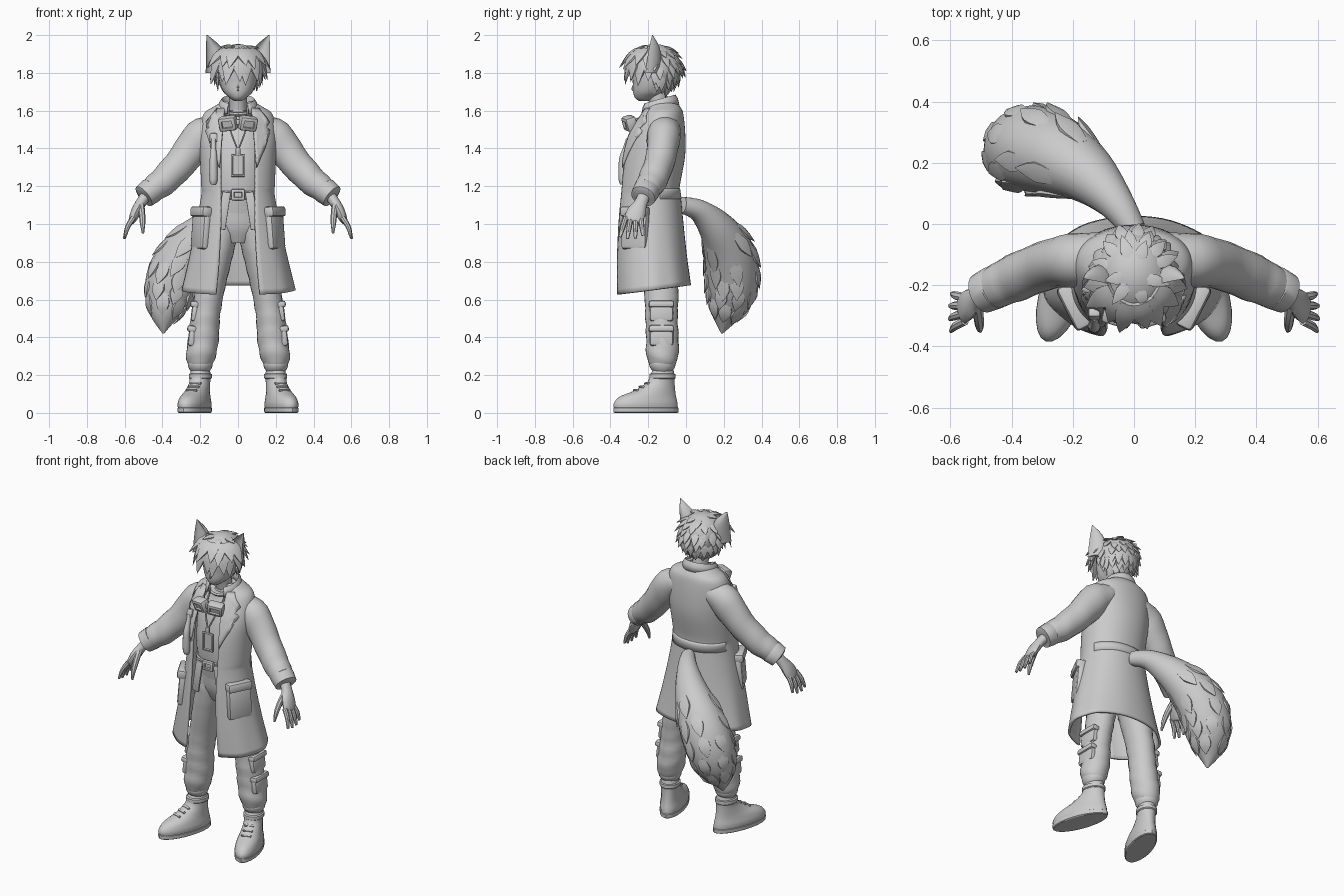
import bpy, bmesh, random
from math import sin, cos, pi, asin, copysign, radians
from mathutils import Vector, Matrix

random.seed(4)
if "Cube" in bpy.data.objects:
    bpy.data.objects.remove(bpy.data.objects["Cube"])

GREY = bpy.data.materials.new("plain grey")
GREY.use_nodes = True
GREY.diffuse_color = (0.6, 0.6, 0.6, 1)
GREY.node_tree.nodes["Principled BSDF"].inputs["Base Color"].default_value = (0.6, 0.6, 0.6, 1)


# ---------- helpers ----------
def finish(name, bm, angle=40, thick=0):
    bmesh.ops.recalc_face_normals(bm, faces=bm.faces)
    me = bpy.data.meshes.new(name)
    bm.to_mesh(me)
    bm.free()
    ob = bpy.data.objects.new(name, me)
    bpy.context.collection.objects.link(ob)
    me.materials.append(GREY)
    if thick:
        mod = ob.modifiers.new("thickness", "SOLIDIFY")
        mod.thickness, mod.offset = thick, 0
    bpy.ops.object.select_all(action="DESELECT")
    ob.select_set(True)
    bpy.context.view_layer.objects.active = ob
    bpy.ops.object.shade_smooth_by_angle(angle=radians(angle))
    return ob


def smooth(rows, k=4):
    """Catmull-Rom interpolation of rows of numbers."""
    out = []
    for i in range(len(rows) - 1):
        a, b, c, d = (rows[max(0, min(len(rows) - 1, i + j))] for j in (-1, 0, 1, 2))
        for s in range(k):
            t = s / k
            out.append([q + t / 2 * (r - p + t * (2 * p - 5 * q + 4 * r - e + t * (3 * (q - r) + e - p)))
                        for p, q, r, e in zip(a, b, c, d)])
    return out + [list(rows[-1])]


def skin(bm, rings, closed=True):
    vs = [[bm.verts.new(p) for p in r] for r in rings]
    n = len(vs[0])
    for a, b in zip(vs, vs[1:]):
        for i in range(n if closed else n - 1):
            j = (i + 1) % n
            bm.faces.new((a[i], a[j], b[j], b[i]))
    if closed:
        bm.faces.new(vs[0])
        bm.faces.new(vs[-1])


def loft(name, rows, n=24, side=1, k=4, crease=0, turn=None, angle=40):
    """Stack of ellipses; each row is z, cx, cy, rx, ry."""
    bm = bmesh.new()
    rings = []
    for z, cx, cy, rx, ry in smooth(rows, k):
        f = [1 + crease * sin(z * 70 + 3 * sin(2 * pi * i / n)) for i in range(n)]
        rings.append([(side * (cx + rx * f[i] * cos(2 * pi * i / n)), cy + ry * f[i] * sin(2 * pi * i / n), z)
                      for i in range(n)])
    skin(bm, rings)
    if turn:
        bmesh.ops.rotate(bm, verts=bm.verts, cent=turn[0], matrix=Matrix.Rotation(turn[1], 3, "Z"))
    return finish(name, bm, angle)


def sweep(bm, rows, n=12, side=1, k=4, crease=0, ref=(0, 1, 0), closed=False):
    """Tube along a path; each row is x, y, z, radius towards ref, other radius."""
    pts = smooth(rows, k)
    rings = []
    for i, (x, y, z, a, b) in enumerate(pts):
        p, q = (pts[max(0, i - 1)], pts[min(len(pts) - 1, i + 1)])
        if closed and i in (0, len(pts) - 1):
            p, q = pts[-2], pts[1]
        t = (Vector(q[:3]) - Vector(p[:3])).normalized()
        u = Vector(ref) - t * t.dot(Vector(ref))
        u.normalize()
        v = t.cross(u)
        ring = []
        for j in range(n):
            w = 2 * pi * j / n
            f = 1 + crease * sin(i * 1.7 + 2 * sin(w))
            c = Vector((x, y, z)) + (u * a * cos(w) + v * b * sin(w)) * f
            ring.append((side * c.x, c.y, c.z))
        rings.append(ring)
    skin(bm, rings)


def tube(name, rows, **kw):
    bm = bmesh.new()
    sweep(bm, rows, **kw)
    return finish(name, bm)


def box(name, loc, size, rot=(0, 0, 0), bevel=0.008, inset=0):
    bm = bmesh.new()
    bmesh.ops.create_cube(bm, size=1)
    bmesh.ops.scale(bm, verts=bm.verts, vec=size)
    bmesh.ops.bevel(bm, geom=bm.edges[:], offset=bevel, segments=2, affect="EDGES", profile=0.5)
    if inset:
        face = min(bm.faces, key=lambda f: f.calc_center_median().y)
        bmesh.ops.inset_region(bm, faces=[face], thickness=inset, depth=0)
        bmesh.ops.inset_region(bm, faces=[face], thickness=0.002, depth=-0.012)
    ob = finish(name, bm, 30)
    ob.location, ob.rotation_euler = loc, rot
    return ob


# ---------- coat ----------
# z, half width, front y, back y, half gap
COAT = [(1.645, .075, -.2, -.06, .05), (1.615, .125, -.21, -.035, .065), (1.575, .178, -.235, -.02, .085),
        (1.46, .198, -.3, -.01, .09), (1.35, .194, -.335, -.013, .09), (1.2, .188, -.35, -.04, .09),
        (1.15, .188, -.355, -.035, .09), (1.0, .215, -.365, -.02, .09), (.8, .258, -.372, 0, .1),
        (.64, .295, -.372, .02, .115)]
POW = .95


def coat_row(z):
    return min(smooth(COAT, 6), key=lambda r: abs(r[0] - z))


def coat_y(x, z):
    _, rx, f, b, _ = coat_row(z)
    s = min(abs(x) / rx, .999)
    return (f + b) / 2 - (b - f) / 2 * (1 - s ** (2 / POW)) ** (POW / 2)


def coat_shell(name, rows, grow=0, gap=None, thick=.014, n=56):
    bm = bmesh.new()
    rings = []
    for z, rx, f, b, g in rows:
        rx, f, b = rx + grow, f - grow, b + grow
        a0 = gap or asin((g / rx) ** (1 / POW))
        ring = []
        for i in range(n + 1):
            a = a0 + (2 * pi - 2 * a0) * i / n
            s, c = (copysign(abs(v) ** POW, v) for v in (sin(a), cos(a)))
            drop = (.025 * (1 - c) - .015) * max(0, 1 - (z - .64) / .3)
            fold = 1 + .015 * sin(a * 9) * max(0, (1.1 - z) * 2)
            ring.append((rx * s * fold, (f + b) / 2 - (b - f) / 2 * c, z + drop))
        rings.append(ring)
    skin(bm, rings, closed=False)
    return finish(name, bm, 50, thick)


def plate(name, pts, side, lift=.012, thick=.012):
    bm = bmesh.new()
    bm.faces.new([bm.verts.new((side * x, coat_y(x, z) - lift, z)) for x, z in pts])
    bmesh.ops.triangulate(bm, faces=bm.faces)
    bmesh.ops.subdivide_edges(bm, edges=bm.edges, cuts=3, use_grid_fill=True)
    for v in bm.verts:
        v.co.y = coat_y(v.co.x, v.co.z) - lift
    return finish(name, bm, 40, thick)


coat_shell("long_coat", smooth(COAT, 4))
coat_shell("coat_back_belt", [coat_row(z) for z in (1.19, 1.17, 1.14)], grow=.005, gap=1.9, thick=.01)

# standing collar, tall at the back and tilted to the front
bm = bmesh.new()
rings = []
for grow, h in ((.0, .0), (.002, .04), (.006, .065), (.014, .05), (.022, .015)):
    ring = []
    for i in range(33):
        a = .6 + (2 * pi - 1.2) * i / 32
        ring.append(((.082 + grow) * sin(a), -.145 - (.083 + grow) * cos(a), 1.59 + h - .025 * cos(a)))
    rings.append(ring)
skin(bm, rings, closed=False)
finish("coat_collar", bm, 50, .01)

# ---------- body, shirt and trousers ----------
loft("shirt", [(1.0, 0, -.155, .14, .1), (1.15, 0, -.165, .15, .115), (1.3, 0, -.16, .16, .125),
               (1.45, 0, -.14, .16, .115), (1.54, 0, -.125, .13, .085), (1.6, 0, -.13, .06, .06)], crease=.008)
loft("neck", [(1.55, 0, -.125, .052, .055), (1.62, 0, -.14, .046, .05), (1.72, 0, -.16, .05, .055)], n=16)
loft("hips", [(.9, 0, -.15, .07, .075), (.98, 0, -.152, .15, .105), (1.07, 0, -.155, .155, .112),
              (1.16, 0, -.16, .152, .118)])
loft("waist_belt", [(1.13, 0, -.16, .157, .125), (1.135, 0, -.16, .162, .13), (1.17, 0, -.162, .162, .13),
                    (1.175, 0, -.162, .157, .125)], k=1)
box("belt_buckle", (0, -.3, 1.155), (.075, .025, .06), inset=.012)
tube("shirt_collar", [(.062 * sin(a * pi / 8), -.145 - .062 * cos(a * pi / 8), 1.6 - .02 * cos(a * pi / 8), .012, .022)
                      for a in range(17)], ref=(0, 0.01, 1), n=8, k=2, closed=True)

# ---------- badge on a cord ----------
box("badge", (0, -.305, 1.31), (.075, .012, .12), inset=.008, bevel=.004)
box("badge_clip", (0, -.305, 1.385), (.025, .014, .035), bevel=.004)

# ---------- goggles ----------
tube("goggle_strap", [(.098 * sin(a * pi / 8), -.165 - .115 * cos(a * pi / 8), 1.57 - .03 * cos(a * pi / 8), .016, .006)
                      for a in range(17)], ref=(0, 0.01, 1), n=8, k=2, closed=True)
box("goggle_bridge", (0, -.305, 1.54), (.04, .025, .03), bevel=.004)

# ---------- chest tool ----------
tube("chest_tool", [(-.13, -.335, 1.21, .014, .014), (-.13, -.335, 1.24, .022, .022), (-.13, -.335, 1.34, .02, .02),
                    (-.13, -.32, 1.4, .014, .014), (-.13, -.305, 1.45, .012, .012)])
box("chest_tool_clip", (-.13, -.295, 1.455), (.04, .03, .05), rot=(-.3, 0, 0))

# ---------- head ----------
loft("head", [(1.65, 0, -.225, .018, .022), (1.668, 0, -.212, .045, .058), (1.7, 0, -.195, .077, .085),
              (1.75, 0, -.18, .098, .102), (1.81, 0, -.175, .105, .112), (1.88, 0, -.17, .1, .105),
              (1.93, 0, -.165, .05, .05)], n=28)
tube("nose", [(0, -.276, 1.74, .004, .003), (0, -.282, 1.715, .007, .006), (0, -.274, 1.705, .004, .004)], n=8)


def lock(bm, start, direction, length, width, sag=.3):
    """Tapered flat tuft that bends downward."""
    s, d = Vector(start), Vector(direction).normalized()
    rows = []
    for t, w in ((0, .75), (.35, 1), (.7, .6), (1, .03)):
        p = s + d * length * t + Vector((0, 0, -sag * length * t * t))
        rows.append((*p, width * w * .35, width * w))
    sweep(bm, rows, n=6, k=2, ref=Vector((s.x + .001, s.y + .167, max(0, s.z - 1.85) + .003)))


bm = bmesh.new()
CENTRE, RADII = Vector((0, -.165, 1.825)), Vector((.128, .14, .128))
dome = bmesh.ops.create_uvsphere(bm, u_segments=28, v_segments=16, radius=1)["verts"]
for v in dome:
    low_front = v.co.z < .25 and v.co.y < -.15
    v.co = CENTRE + Vector(c * r * (.7 if low_front else 1) for c, r in zip(v.co, RADII))
for elevation, count, length in ((70, 6, .07), (48, 12, .07), (26, 17, .07), (8, 19, .065), (-10, 19, .065),
                                 (-27, 18, .06), (-44, 14, .06)):
    for i in range(count):
        az = 2 * pi * (i + random.uniform(.2, .8)) / count
        e = radians(elevation + random.uniform(-6, 6))
        nrm = Vector((cos(e) * sin(az), -cos(e) * cos(az), sin(e)))
        if elevation < 40 and cos(az) > (.35 if elevation < 0 else .1):
            continue
        down = Vector((sin(e) * sin(az), -sin(e) * cos(az), -cos(e)))
        down = down + nrm * random.uniform(.1, .4)
        pos = CENTRE + Vector(c * r * .95 for c, r in zip(nrm, RADII))
        lock(bm, pos, down, length * random.uniform(.85, 1.2), .024, .12)
# swept fringe, an upper layer lying over a lower one
for count, top, r, out, fall in ((9, 1.885, .118, .3, .9), (8, 1.925, .084, .75, .5)):
    for i in range(count):
        a = -1.35 + 2.7 * i / (count - 1)
        lock(bm, (r * sin(a), -.165 - (r + .012) * cos(a), top),
             (out * sin(a) + .1 * (-1) ** i, -out * cos(a), -fall), .105 + .015 * (i % 2), .04, .3)
finish("hair", bm, 50)

# ---------- tail ----------
TAIL = [(0, -.02, 1.1, .04, .045), (-.06, .07, 1.07, .06, .06), (-.15, .16, .98, .095, .1), (-.25, .22, .87, .13, .135),
        (-.325, .245, .75, .142, .147), (-.365, .24, .63, .128, .132), (-.39, .21, .52, .08, .08), (-.395, .19, .42, .004, .004)]
bm = bmesh.new()
sweep(bm, TAIL, n=20, k=4)
path = smooth(TAIL, 4)
for step, count in ((9, 5), (12, 6), (15, 8), (18, 8), (21, 7)):
    t = (Vector(path[step + 1][:3]) - Vector(path[step][:3])).normalized()
    u = t.orthogonal().normalized()
    v = t.cross(u)
    for i in range(count):
        a = 2 * pi * (i + random.uniform(.25, .75)) / count
        out = u * cos(a) + v * sin(a)
        rows = []
        for ahead, lift, w in ((0, .95, .022), (2, 1.0, .04), (4, 1.12, .002)):
            row = path[step + ahead]
            rows.append((*(Vector(row[:3]) + out * row[3] * lift), w * .3, w))
        sweep(bm, rows, n=6, k=3, ref=out)
finish("bushy_tail", bm, 45)

# ---------- paired parts ----------
for side, word in ((1, "left"), (-1, "right")):
    tube("sleeve_" + word, [(.11, -.115, 1.51, .085, .07), (.195, -.118, 1.46, .088, .097), (.285, -.135, 1.345, .08, .086),
                            (.385, -.175, 1.235, .078, .078), (.45, -.205, 1.185, .07, .069), (.495, -.225, 1.15, .062, .06)],
         n=20, side=side, crease=.02)
    tube("sleeve_cuff_" + word, [(.455, -.207, 1.18, .067, .065), (.458, -.208, 1.178, .072, .07),
                                 (.498, -.227, 1.146, .067, .064), (.5, -.228, 1.144, .05, .048)], n=20, side=side, k=1)
    # hand with four fingers and a thumb
    bm = bmesh.new()
    sweep(bm, [(.48, -.218, 1.16, .034, .03), (.515, -.24, 1.11, .036, .028), (.54, -.262, 1.065, .05, .027),
               (.56, -.278, 1.02, .05, .02), (.566, -.282, 1.008, .036, .01)], side=side)
    for i in range(4):
        y, reach = -.318 + .026 * i, (.92, 1, .98, .85)[i]
        root, tip = Vector((.553, y, 1.035)), Vector((.602, -.352 + .042 * i, .922))
        mid = root.lerp(tip, .5 * reach) + Vector((.008, 0, .003))
        end = root.lerp(tip, reach)
        sweep(bm, [(*root, .014, .015), (*mid, .014, .013), (*end, .008, .007)], n=8, side=side, k=3)
    sweep(bm, [(.515, -.262, 1.1, .02, .02), (.508, -.305, 1.05, .018, .017), (.505, -.335, 1.0, .014, .014),
               (.503, -.35, .95, .006, .006)], n=8, side=side, k=3)
    finish("hand_" + word, bm)
    # lapel, pockets, straps and goggle frame
    plate("lapel_" + word, [(.07, 1.61), (.11, 1.61), (.165, 1.54), (.15, 1.51), (.17, 1.49), (.14, 1.4), (.098, 1.3), (.086, 1.45)], side)
    turn = side * 1.1
    box("coat_pocket_" + word, (side * .195, -.268, .97), (.15, .05, .21), rot=(-.08, 0, turn), bevel=.018)
    box("coat_pocket_flap_" + word, (side * .195, -.27, 1.065), (.156, .06, .055), rot=(-.08, 0, turn), bevel=.014)
    box("hanging_strap_" + word, (side * .075, -.3, 1.07), (.045, .014, .2), rot=(0, side * -.15, 0), bevel=.004)
    tube("badge_cord_" + word, [(.055, -.215, 1.57, .005, .005), (.035, -.275, 1.48, .005, .005), (.002, -.303, 1.395, .005, .005)],
         n=6, side=side)
    box("goggle_frame_" + word, (side * .052, -.298, 1.533), (.096, .06, .076), rot=(.3, side * .12, side * .3), bevel=.014, inset=.008)
    # trouser leg
    loft("trouser_leg_" + word, [(1.06, .075, -.15, .075, .1), (.95, .085, -.15, .085, .102), (.8, .118, -.14, .083, .1),
                                 (.62, .155, -.13, .078, .09), (.5, .173, -.13, .077, .086), (.4, .182, -.125, .081, .086),
                                 (.31, .195, -.125, .08, .086), (.26, .2, -.125, .066, .07), (.235, .2, -.125, .045, .05)],
         side=side, crease=.025)
    loft("trouser_cuff_" + word, [(.275, .2, -.125, .055, .06), (.265, .2, -.125, .066, .07), (.24, .2, -.125, .062, .066),
                                  (.22, .2, -.125, .05, .05)], side=side, k=2)
    for z, x in ((.535, .224), (.405, .24)):
        box("cargo_pocket_%s_%d" % (word, z * 100), (side * x, -.13, z), (.045, .125, .105), rot=(0, side * -.12, 0), bevel=.016)
        box("cargo_flap_%s_%d" % (word, z * 100), (side * (x + .003), -.13, z + .04), (.052, .135, .035), rot=(0, side * -.12, 0), bevel=.012)
    # boot turned outward
    turn = ((side * .198, -.12, 0), side * .33)
    loft("boot_" + word, [(.02, .198, -.217, .07, .178), (.05, .198, -.219, .073, .178), (.085, .198, -.207, .066, .158),
                          (.118, .198, -.168, .058, .113), (.16, .198, -.135, .053, .076), (.2, .198, -.125, .054, .065),
                          (.245, .198, -.12, .045, .05)], side=side, turn=turn)
    loft("boot_sole_" + word, [(0, .198, -.217, .067, .176), (.004, .198, -.217, .073, .181), (.026, .198, -.217, .074, .182),
                               (.03, .198, -.217, .067, .176)], side=side, k=1, turn=turn, angle=30)
    loft("boot_collar_" + word, [(.18, .198, -.125, .055, .066), (.185, .198, -.125, .06, .071), (.205, .198, -.125, .06, .07),
                                 (.21, .198, -.125, .05, .06)], side=side, k=1, turn=turn)
    for i in range(3):
        box("boot_lace_%s_%d" % (word, i), (side * (.245 - .011 * i), -.266 + .03 * i, .12 + .018 * i), (.06, .014, .012),
            rot=(.5, 0, side * .33), bevel=.004)
    # ear, hollow towards the front
    bm = bmesh.new()
    rings = []
    for x, z, rx, ry in smooth([(.105, 1.8, .066, .065), (.108, 1.87, .062, .065), (.13, 1.94, .039, .045), (.164, 2.0, .003, .003)], 4):
        ring = []
        for i in range(20):
            a = 2 * pi * i / 20
            depth = sin(a) if sin(a) > 0 else -.55 * sin(a)
            ring.append((side * (x + rx * cos(a)), -.205 + ry * depth - ry * .15 * abs(cos(a)) + (z - 1.8) * .13, z))
        rings.append(ring)
    skin(bm, rings)
    finish("ear_" + word, bm, 40)
